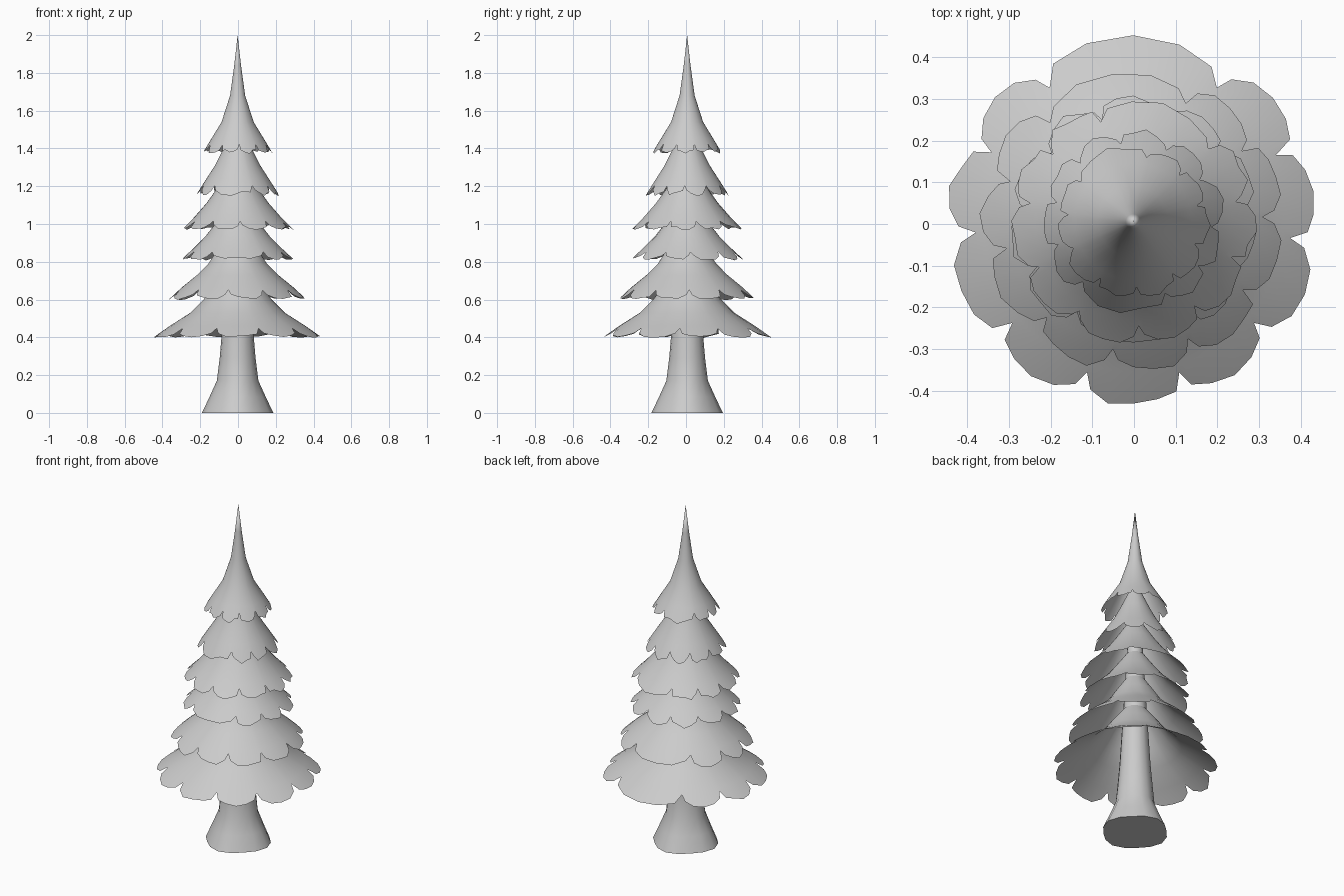
import bpy, bmesh, math, random

if "Cube" in bpy.data.objects:
    bpy.data.objects.remove(bpy.data.objects["Cube"])

random.seed(4)
CX, CY = -0.002, 0.006          # trunk axis

grey = bpy.data.materials.new("plain_grey")
grey.diffuse_color = (0.6, 0.6, 0.6, 1)
grey.use_nodes = True
grey.node_tree.nodes["Principled BSDF"].inputs["Base Color"].default_value = grey.diffuse_color


def finish(name, bm, angle):
    """Turn the bmesh into a smooth shaded object."""
    bmesh.ops.remove_doubles(bm, verts=bm.verts, dist=0.0005)
    me = bpy.data.meshes.new(name)
    bm.to_mesh(me)
    bm.free()
    me.materials.append(grey)
    ob = bpy.data.objects.new(name, me)
    bpy.context.collection.objects.link(ob)
    bpy.ops.object.select_all(action='DESELECT')
    ob.select_set(True)
    bpy.context.view_layer.objects.active = ob
    bpy.ops.object.shade_smooth_by_angle(angle=math.radians(angle))
    return ob


def skin(bm, rings):
    """Bridge closed rings listed from bottom to top."""
    rows = [[bm.verts.new(p) for p in ring] for ring in rings]
    n = len(rows[0])
    for lo, hi in zip(rows, rows[1:]):
        for i in range(n):
            j = (i + 1) % n
            bm.faces.new((lo[i], lo[j], hi[j], hi[i]))
    return rows


def polar(r, a, z):
    return (CX + r * math.cos(a), CY + r * math.sin(a), z)


# Angles of the notches between the ten leafy lobes of a skirt
NOTCHES = [-73, -40, -6, 25, 58, 122, 154, 184, 220, 253]
# Outline of one lobe: position across it, share of the full radius
LOBE = [(0.0, 0.85), (0.08, 0.945), (0.27, 0.985), (0.5, 1.0), (0.73, 0.985), (0.92, 0.945)]


def branch_skirt(name, profile, turn, jag):
    """One drooping skirt of branches with a ragged rim."""
    cols = []
    for a, b in zip(NOTCHES, NOTCHES[1:] + [NOTCHES[0] + 360]):
        for k, (u, f) in enumerate(LOBE):
            if k:
                f += random.uniform(-jag, 0.012)
            cols.append((math.radians(a + (b - a) * u + turn), f))
    (r0, z0), (r1, z1) = profile[:2]
    slope = (z1 - z0) / (r0 - r1)
    rings = [[polar(r0 * f, a, z0 + r0 * (1 - f) * slope) for a, f in cols]]
    for r, z in profile[1:]:
        rings.append([polar(r, a, z) for a, f in cols])
    bm = bmesh.new()
    skin(bm, rings)
    finish(name, bm, 60)


# Skirts from bottom to top: (radius, height) from rim to crown
branch_skirt("bottom_branches",
             [(0.445, 0.40), (0.36, 0.46), (0.25, 0.53), (0.18, 0.60), (0.13, 0.67), (0.06, 0.76)], 0, 0.02)
branch_skirt("lower_branches",
             [(0.365, 0.60), (0.295, 0.665), (0.215, 0.73), (0.155, 0.79), (0.11, 0.86), (0.05, 0.95)], 8, 0.03)
branch_skirt("lower_middle_branches",
             [(0.30, 0.81), (0.235, 0.87), (0.17, 0.935), (0.12, 1.0), (0.05, 1.1)], 180, 0.035)
branch_skirt("upper_middle_branches",
             [(0.295, 0.97), (0.235, 1.03), (0.165, 1.11), (0.115, 1.18), (0.045, 1.29)], -14, 0.04)
branch_skirt("upper_branches",
             [(0.222, 1.15), (0.165, 1.24), (0.12, 1.31), (0.085, 1.38), (0.035, 1.49)], 172, 0.05)
branch_skirt("top_branches",
             [(0.185, 1.375), (0.14, 1.45), (0.085, 1.54), (0.04, 1.68), (0.018, 1.84), (0.0, 2.0)], 20, 0.05)

# Trunk with a flared, slightly lobed foot
SIDES = 16
bm = bmesh.new()
rings = []
for r, z, wave in [(0.18, 0, 0.05), (0.143, 0.085, 0.04), (0.108, 0.17, 0.02), (0.095, 0.29, 0),
                   (0.084, 0.42, 0), (0.064, 0.75, 0), (0.045, 1.1, 0), (0.02, 1.5, 0)]:
    ring = []
    for i in range(SIDES):
        a = 2 * math.pi * i / SIDES
        ring.append(polar(r * (1 + wave * math.cos(4 * a)), a, z))
    rings.append(ring)
rows = skin(bm, rings)
bm.faces.new(rows[0][::-1])
bm.faces.new(rows[-1])
finish("trunk", bm, 40)
